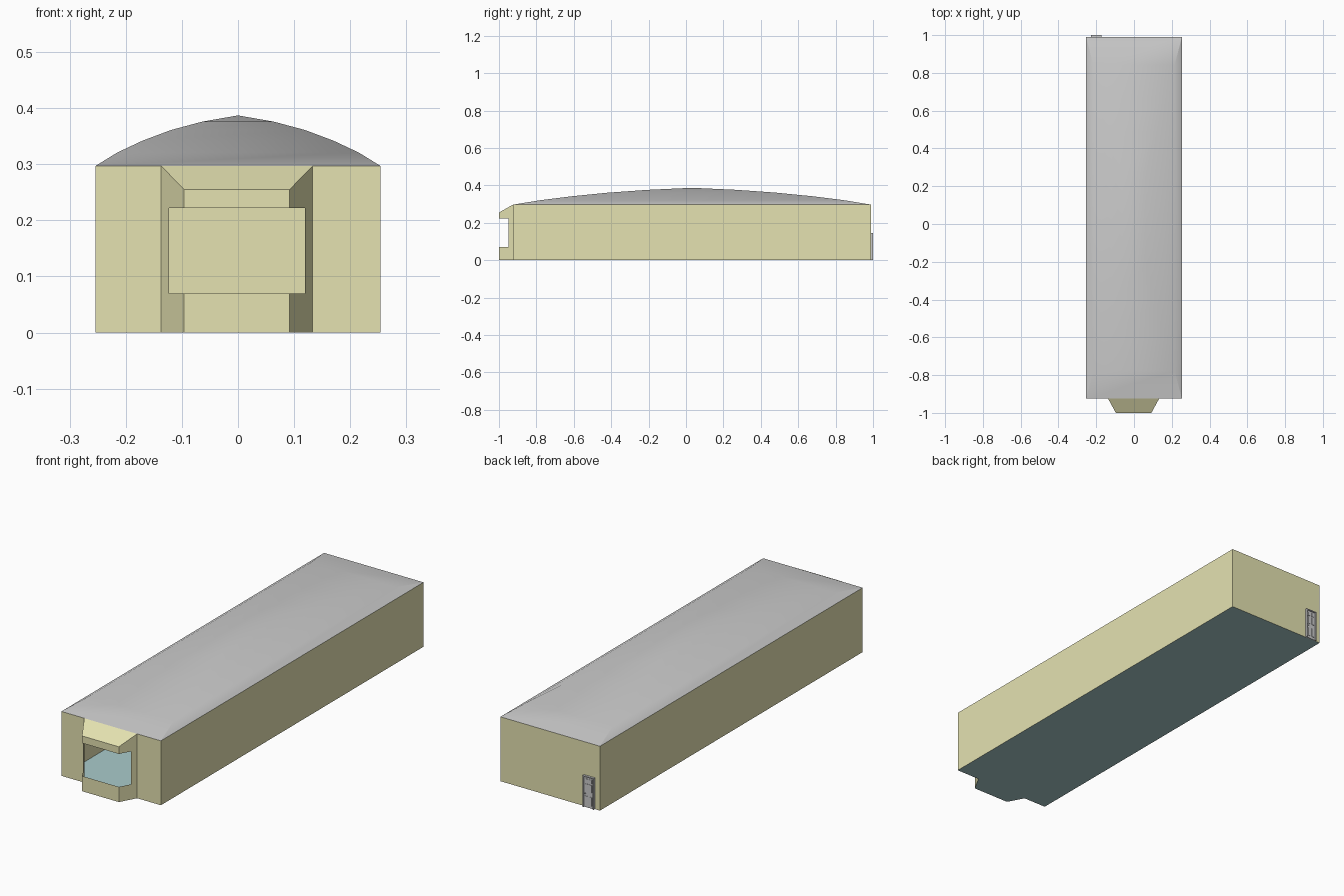
import bpy, bmesh, math

if "Cube" in bpy.data.objects:
    bpy.data.objects.remove(bpy.data.objects["Cube"])

def material(name, rgb):
    m = bpy.data.materials.new(name)
    m.diffuse_color = (*rgb, 1)
    m.use_nodes = True
    m.node_tree.nodes["Principled BSDF"].inputs["Base Color"].default_value = m.diffuse_color
    return m

cream = material("cream_wall", (0.78, 0.76, 0.44))
slate = material("blue_floor", (0.40, 0.60, 0.60))

def mesh_object(name, polys, mat=None, fix_normals=False):
    """Make an object from polygons given as point lists, welding shared points."""
    bm = bmesh.new()
    for p in polys:
        bm.faces.new([bm.verts.new(v) for v in p])
    bmesh.ops.remove_doubles(bm, verts=bm.verts, dist=1e-5)
    if fix_normals:
        bmesh.ops.recalc_face_normals(bm, faces=bm.faces)
    me = bpy.data.meshes.new(name)
    bm.to_mesh(me)
    bm.free()
    ob = bpy.data.objects.new(name, me)
    bpy.context.collection.objects.link(ob)
    if mat:
        me.materials.append(mat)
    return ob

def box(name, x0, x1, y0, y1, z0, z1):
    bpy.ops.mesh.primitive_cube_add(size=1, location=((x0+x1)/2, (y0+y1)/2, (z0+z1)/2))
    ob = bpy.context.object
    ob.name = name
    ob.scale = (x1-x0, y1-y0, z1-z0)
    return ob

W, FRONT, BACK, EAVE = 0.254, -0.925, 0.99, 0.297
BAY = [(-0.137, FRONT), (-0.096, -1.0), (0.092, -1.0), (0.133, FRONT)]
BAY_TOP = [EAVE, 0.255, 0.255, EAVE]
SILL, HEAD, CUT_Y = 0.07, 0.222, -0.95

def band(a, b, za, zb):
    """Wall quad from plan point a to b; za and zb are (low, high) heights."""
    return [(*a, za[0]), (*b, zb[0]), (*b, zb[1]), (*a, za[1])]

# Main walls, open to the bay at the front
plan = [BAY[3], (W, FRONT), (W, BACK), (-W, BACK), (-W, FRONT), BAY[0]]
full = (0, EAVE)
mesh_object("main_walls", [band(a, b, full, full) for a, b in zip(plan, plan[1:])], cream)

# Bay: sill band, header band, side cheeks, sloped top
bay = []
for i in range(3):
    a, b = BAY[i], BAY[i+1]
    bay.append(band(a, b, (0, SILL), (0, SILL)))
    bay.append(band(a, b, (HEAD, BAY_TOP[i]), (HEAD, BAY_TOP[i+1])))
t = (CUT_Y - FRONT) / (-1.0 - FRONT)
left = (BAY[0][0] + t * (BAY[1][0] - BAY[0][0]), CUT_Y)
right = (BAY[3][0] + t * (BAY[2][0] - BAY[3][0]), CUT_Y)
opening = (SILL, HEAD)
bay.append(band(BAY[0], left, opening, opening))
bay.append(band(right, BAY[3], opening, opening))
bay.append([(*p, z) for p, z in zip(BAY, BAY_TOP)])
mesh_object("bay_window", bay, cream)

# Floor follows the whole plan
outline = BAY + plan[1:5]
mesh_object("floor", [[(x, y, 0) for x, y in reversed(outline)]], slate)

# Vaulted roof: shrinking rectangular rings up to one peak
cy, half = (FRONT + BACK) / 2, (BACK - FRONT) / 2
rings = [(1, EAVE), (0.846, 0.321), (0.67, 0.342), (0.47, 0.361), (0.25, 0.376)]
corners = [(-1, -1), (1, -1), (1, 1), (-1, 1)]
loops = [[(sx*W*s, cy + sy*half*s, z) for sx, sy in corners] for s, z in rings]
roof = []
for lo, hi in zip(loops, loops[1:]):
    for i in range(4):
        j = (i + 1) % 4
        roof.append([lo[i], lo[j], hi[j], hi[i]])
for i in range(4):
    roof.append([loops[-1][i], loops[-1][(i+1) % 4], (0, cy, 0.387)])
roof_ob = mesh_object("roof", roof)
bpy.ops.object.select_all(action='DESELECT')
roof_ob.select_set(True)
bpy.context.view_layer.objects.active = roof_ob
bpy.ops.object.shade_smooth_by_angle(angle=math.radians(30))

# Back door: frame, leaf, raised panels and knob
DX0, DX1, DZ = -0.228, -0.172, 0.145
box("door_frame_left", DX0, DX0 + 0.005, BACK, 1.0, 0, DZ)
box("door_frame_right", DX1 - 0.005, DX1, BACK, 1.0, 0, DZ)
box("door_frame_top", DX0 + 0.005, DX1 - 0.005, BACK, 1.0, DZ - 0.005, DZ)
box("door_leaf", DX0 + 0.005, DX1 - 0.005, BACK, 0.995, 0, DZ - 0.005)
for x in (-0.217, -0.197):
    for z0, z1 in ((0.012, 0.052), (0.074, 0.108), (0.115, 0.132)):
        box("door_panel", x, x + 0.014, 0.994, 0.997, z0, z1)
bpy.ops.mesh.primitive_uv_sphere_add(segments=12, ring_count=8, radius=0.003,
                                     location=(-0.183, 0.997, 0.064))
bpy.context.object.name = "door_knob"
bpy.ops.object.shade_smooth_by_angle()
